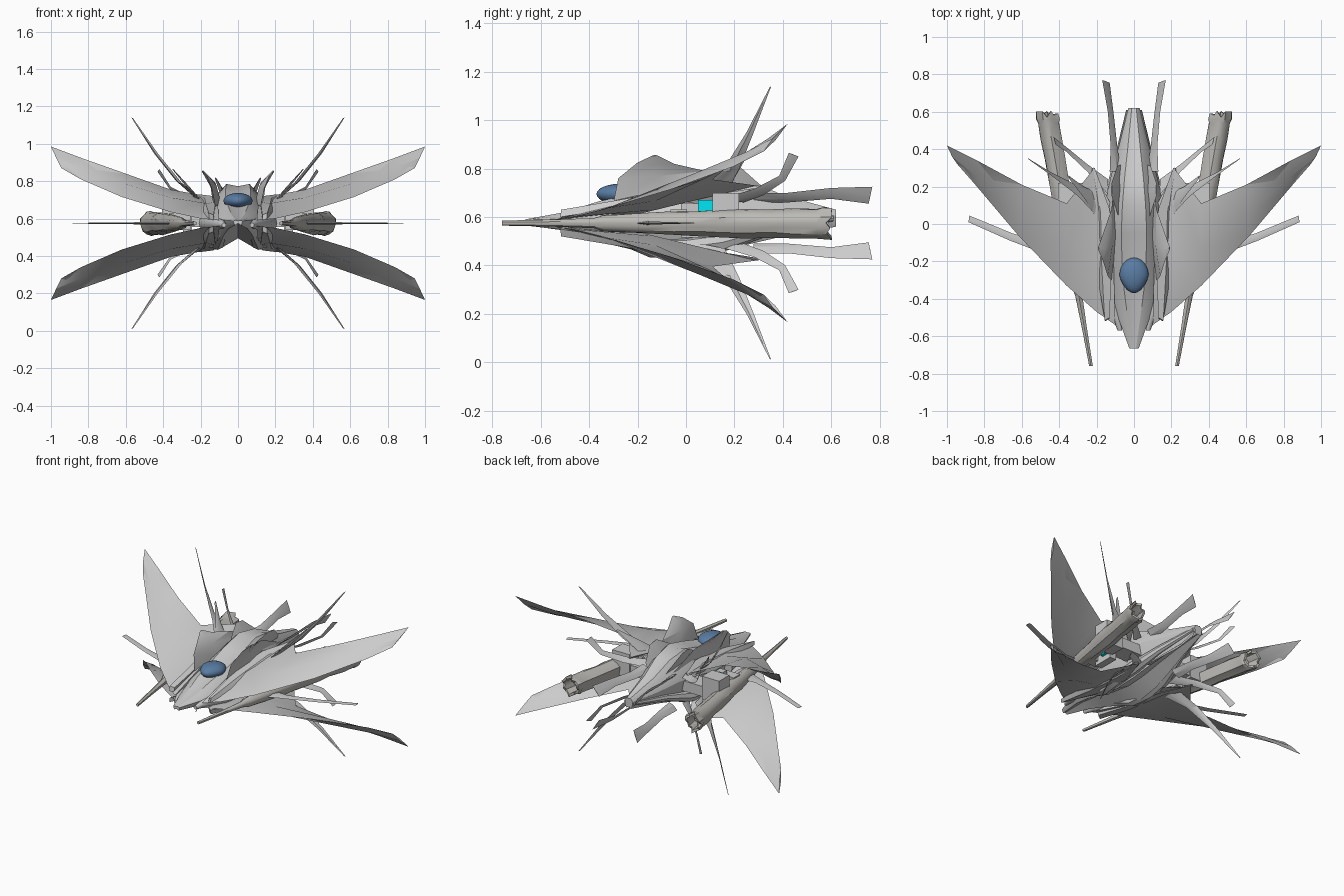
import bpy, bmesh, math, random
from mathutils import Vector as V

if "Cube" in bpy.data.objects:
    bpy.data.objects.remove(bpy.data.objects["Cube"])

random.seed(3)
Z0 = 0.575  # horizontal symmetry plane of the wings


def material(name, col):
    m = bpy.data.materials.new(name)
    m.diffuse_color = (*col, 1)
    m.use_nodes = True
    m.node_tree.nodes["Principled BSDF"].inputs["Base Color"].default_value = m.diffuse_color
    return m


blue = material("canopy_blue", (0.10, 0.20, 0.36))
cyan = material("glow_cyan", (0.0, 0.8, 0.9))
worn = material("worn_metal", (0.50, 0.49, 0.46))


def loft(name, rings, mat=None, sx=1, sz=1, angle=25):
    """Skin closed rings of points, cap the ends, optionally flip in x / about Z0."""
    bm = bmesh.new()
    vs = [[bm.verts.new((sx * p[0], p[1], Z0 + sz * (p[2] - Z0))) for p in r] for r in rings]
    n = len(rings[0])
    for a, b in zip(vs, vs[1:]):
        for i in range(n):
            j = (i + 1) % n
            bm.faces.new((a[i], a[j], b[j], b[i]))
    bm.faces.new(vs[0])
    bm.faces.new(vs[-1])
    bmesh.ops.recalc_face_normals(bm, faces=bm.faces)
    me = bpy.data.meshes.new(name)
    bm.to_mesh(me)
    bm.free()
    ob = bpy.data.objects.new(name, me)
    bpy.context.collection.objects.link(ob)
    if mat:
        me.materials.append(mat)
    bpy.ops.object.select_all(action='DESELECT')
    ob.select_set(True)
    bpy.context.view_layer.objects.active = ob
    bpy.ops.object.shade_smooth_by_angle(angle=math.radians(angle))
    return ob


def blade(name, ribs, thick, both=True):
    """Diamond-section blade through (lead, trail) edge pairs, copied to every quadrant."""
    prs = [(V(a), V(b)) for a, b in ribs]
    rings = []
    for k, (a, b) in enumerate(prs):
        p, q = prs[max(k - 1, 0)], prs[min(k + 1, len(prs) - 1)]
        n = (b - a).cross((q[0] + q[1]) - (p[0] + p[1])).normalized()
        t = thick * (1 - 0.8 * k / (len(prs) - 1))
        m = a.lerp(b, 0.45)
        rings.append([a, m + n * t, b, m - n * t])
    for sx in (1, -1):
        for sz in ((1, -1) if both else (1,)):
            loft(f"{name}_{'right' if sx > 0 else 'left'}_{'upper' if sz > 0 else 'lower'}",
                 rings, None, sx, sz)


def box(name, c, s, mat=None):
    for sx in (1, -1):
        h = [k / 2 for k in s]
        sq = [(-1, -1), (1, -1), (1, 1), (-1, 1)]
        loft(name, [[(c[0] + i * h[0], c[1] + e * h[1], c[2] + j * h[2]) for i, j in sq]
                    for e in (-1, 1)], mat, sx)


# fuselage: faceted sections with twin ridges above and twin keels below
hull = [(-.665, .025, .59, .565), (-.5, .085, .62, .545), (-.36, .13, .665, .51),
        (-.2, .16, .70, .46), (-.05, .17, .745, .435), (.1, .155, .785, .45),
        (.25, .125, .76, .485), (.4, .085, .69, .52), (.62, .03, .63, .56)]
rings = []
for y, w, t, b in hull:
    m = (t + b) / 2 + .01
    half = [(w * .4, t), (w * .8, t * .55 + m * .45), (w, m), (w * .85, b * .6 + m * .4), (w * .6, b)]
    ring = [(0, t - w * .08)] + half + [(0, b + w * .35)] + [(-x, z) for x, z in reversed(half)]
    rings.append([(x, y, z) for x, z in ring])
loft("fuselage", rings)

# canopy
bpy.ops.mesh.primitive_uv_sphere_add(segments=24, ring_count=12, location=(0, -.275, .695))
canopy = bpy.context.object
canopy.name = "canopy"
for v in canopy.data.vertices:
    x, y, z = v.co
    v.co = (x * .078 * (1 if y > 0 else 1 + .25 * y), y * .095, z * .042)
canopy.data.materials.append(blue)
bpy.ops.object.shade_smooth()

# four swept main wings, each with an inner strake
blade("wing", [((.10, -.54, .59), (.12, .10, .69)), ((.20, -.47, .60), (.22, .29, .73)),
               ((.36, -.33, .635), (.36, .11, .755)), ((.62, -.06, .715), (.60, .21, .84)),
               ((.84, .20, .81), (.84, .34, .925)), ((.945, .32, .87), (1.0, .42, .985))], .035)
blade("wing_strake", [((.155, -.52, .60), (.13, -.50, .62)), ((.20, -.25, .64), (.12, -.2, .69)),
                      ((.21, .05, .68), (.13, .08, .72)), ((.225, .30, .72), (.21, .30, .73))], .025)
# long diagonal spikes
blade("spike", [((.16, .0, .66), (.18, .16, .68)), ((.30, .15, .79), (.33, .22, .80)),
                ((.43, .25, .95), (.45, .28, .95)), ((.56, .345, 1.135), (.57, .352, 1.14))], .008)
# curled rear blades
blade("curled_blade", [((.14, .16, .68), (.14, .24, .66)), ((.25, .28, .715), (.25, .32, .69)),
                       ((.36, .385, .77), (.36, .41, .75)), ((.42, .425, .865), (.43, .465, .85))], .006)
# tail streamers
blade("tail_streamer", [((.07, .28, .66), (.13, .28, .70)), ((.09, .42, .66), (.125, .42, .70)),
                        ((.11, .60, .675), (.14, .60, .72)), ((.13, .755, .655), (.17, .77, .725))], .008)
# horizontal side fins
blade("side_fin", [((.26, -.25, Z0), (.26, -.10, Z0)), ((.45, -.17, Z0), (.45, -.11, Z0)),
                   ((.66, -.09, Z0), (.65, -.05, Z0)), ((.885, .01, Z0), (.88, .045, Z0))], .009, False)
# dorsal fins leaning outward
blade("dorsal_fin", [((.12, -.30, .66), (.10, .28, .70)), ((.14, -.28, .76), (.12, .08, .79)),
                     ((.165, -.20, .825), (.165, -.05, .82)), ((.19, -.14, .853), (.19, -.12, .855))],
      .022, False)
blade("rear_dorsal_fin", [((.07, .0, .70), (.06, .32, .68)), ((.09, .06, .77), (.09, .31, .73)),
                          ((.12, .15, .82), (.12, .22, .81))], .02, False)
blade("shoulder_fin", [((.18, .0, .66), (.18, .16, .66)), ((.26, .13, .77), (.27, .2, .76)),
                       ((.345, .24, .86), (.35, .26, .865))], .012, False)

# long side cannons: rough tapered trunks with ragged hollow rear ends
trunk = [(-.76, .010), (-.55, .014), (-.38, .020), (-.34, .032), (-.2, .040), (-.05, .047), (.05, .050),
         (.15, .054), (.25, .058), (.35, .055), (.45, .060), (.54, .058), (.56, .064), (.59, .062)]
N = 16
rings = []
lobes = [1 + .1 * random.uniform(-1, 1) for _ in range(N)]
for y, r in trunk:
    rough = .06 if y > -.34 else 0
    ring = []
    for i in range(N):
        a = 2 * math.pi * i / N
        k = r * (lobes[i] + random.uniform(-rough, rough))
        rag = random.uniform(-.02, .02) if y > .58 else 0
        ring.append((.23 + (y + .76) * .174 + k * math.cos(a), y + rag, Z0 + k * math.sin(a)))
    rings.append(ring)
c = V((.465, .59, Z0))
rings.append([c + (V(p) - c) * .75 for p in rings[-1]])
rings.append([p - V((.014, .08, 0)) for p in rings[-1]])
for sx in (1, -1):
    loft("cannon_" + ("right" if sx > 0 else "left"), rings, worn, sx, 1, 35)

# cannon mounts, connecting pylons and glowing vents
box("cannon_mount", (.34, .165, .62), (.13, .11, .16))
box("cannon_pylon", (.22, .15, .59), (.30, .12, .07))
box("small_mount", (.31, -.03, .585), (.11, .07, .09))
box("vent_frame", (.27, .05, .585), (.05, .14, .14))
box("glowing_vent", (.30, .085, .61), (.03, .07, .12), cyan)

# nose tubes beside the cockpit
for sx in (1, -1):
    tube = [(.075, -.57, .565, .012), (.09, -.5, .57, .026), (.14, -.36, .575, .04), (.17, -.2, .575, .04)]
    loft("nose_tube", [[(x + r * math.cos(i * math.pi / 6), y, z + r * math.sin(i * math.pi / 6))
                        for i in range(12)] for x, y, z, r in tube], None, sx, 1, 40)

# lower hull pods
for sx in (1, -1):
    pod = [(.07, -.36, .535, .012), (.11, -.15, .475, .042), (.13, .0, .475, .04),
           (.12, .15, .495, .04), (.08, .35, .55, .025), (.03, .61, .595, .012)]
    loft("lower_pod", [[(x + r * math.cos(i * math.pi / 4), y, z + r * math.sin(i * math.pi / 4))
                        for i in range(8)] for x, y, z, r in pod], None, sx)
